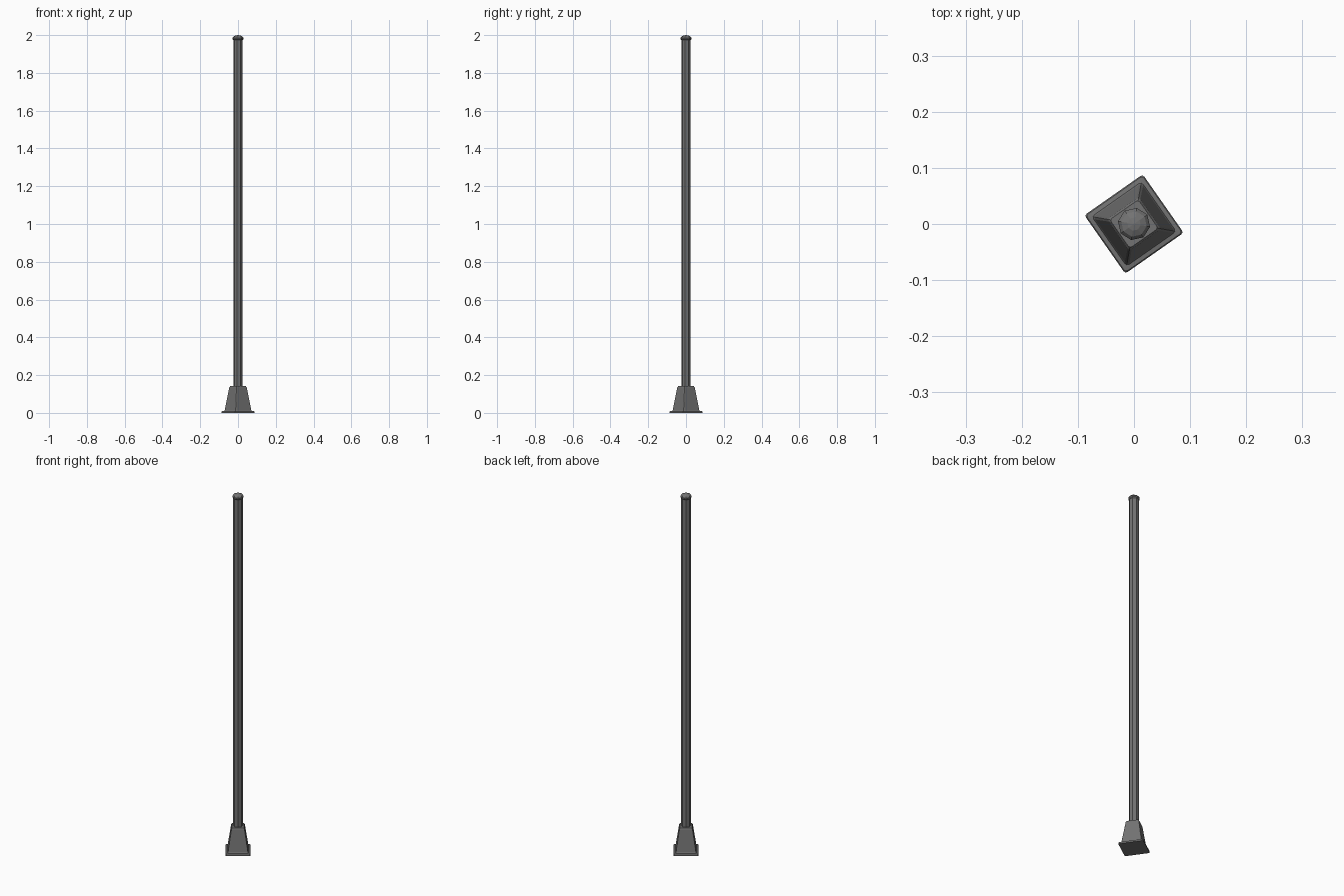
import bpy, bmesh, math

if "Cube" in bpy.data.objects:
    bpy.data.objects.remove(bpy.data.objects["Cube"])

TURN = math.radians(35)

metal = bpy.data.materials.new("dark_grey_metal")
metal.diffuse_color = (0.17, 0.17, 0.17, 1)
metal.use_nodes = True
metal.node_tree.nodes["Principled BSDF"].inputs["Base Color"].default_value = metal.diffuse_color


def rounded_square(half, r):
    """Square outline with softened corners, turned to match the post."""
    pts = []
    for k in range(4):
        mid = math.pi / 4 + k * math.pi / 2
        cx = (half - r) * math.sqrt(2) * math.cos(mid)
        cy = (half - r) * math.sqrt(2) * math.sin(mid)
        for d in (-45, 0, 45):
            a = mid + math.radians(d)
            pts.append((cx + r * math.cos(a), cy + r * math.sin(a)))
    return pts


def octagon(r):
    return [(r * math.cos(math.pi / 4 * (i + 1)), r * math.sin(math.pi / 4 * (i + 1)))
            for i in range(8)]


def loft(name, sections):
    """Skin a stack of (outline, z) sections and close both ends."""
    bm = bmesh.new()
    c, s = math.cos(TURN), math.sin(TURN)
    rings = [[bm.verts.new((x * c - y * s, x * s + y * c, z)) for x, y in outline]
             for outline, z in sections]
    n = len(rings[0])
    for a, b in zip(rings, rings[1:]):
        for i in range(n):
            j = (i + 1) % n
            bm.faces.new((a[i], a[j], b[j], b[i]))
    bm.faces.new(rings[0][::-1])
    bm.faces.new(rings[-1])
    me = bpy.data.meshes.new(name)
    bm.to_mesh(me)
    bm.free()
    ob = bpy.data.objects.new(name, me)
    bpy.context.collection.objects.link(ob)
    me.materials.append(metal)
    return ob


# Thin foot flange and tapered base block
loft("foot_base", [
    (rounded_square(0.0635, 0.005), 0.0),
    (rounded_square(0.0635, 0.005), 0.007),
    (rounded_square(0.0615, 0.005), 0.010),
    (rounded_square(0.0540, 0.006), 0.011),
    (rounded_square(0.0520, 0.006), 0.016),
    (rounded_square(0.0345, 0.005), 0.135),
    (rounded_square(0.0310, 0.005), 0.142),
])

# Eight-sided pole
loft("pole", [(octagon(0.0242), 0.138), (octagon(0.0242), 1.980)])

# Shallow domed cap
loft("pole_cap", [
    (octagon(0.0250), 1.974),
    (octagon(0.0290), 1.979),
    (octagon(0.0290), 1.986),
    (octagon(0.0230), 1.993),
    (octagon(0.0120), 1.998),
    (octagon(0.0015), 2.0),
])
